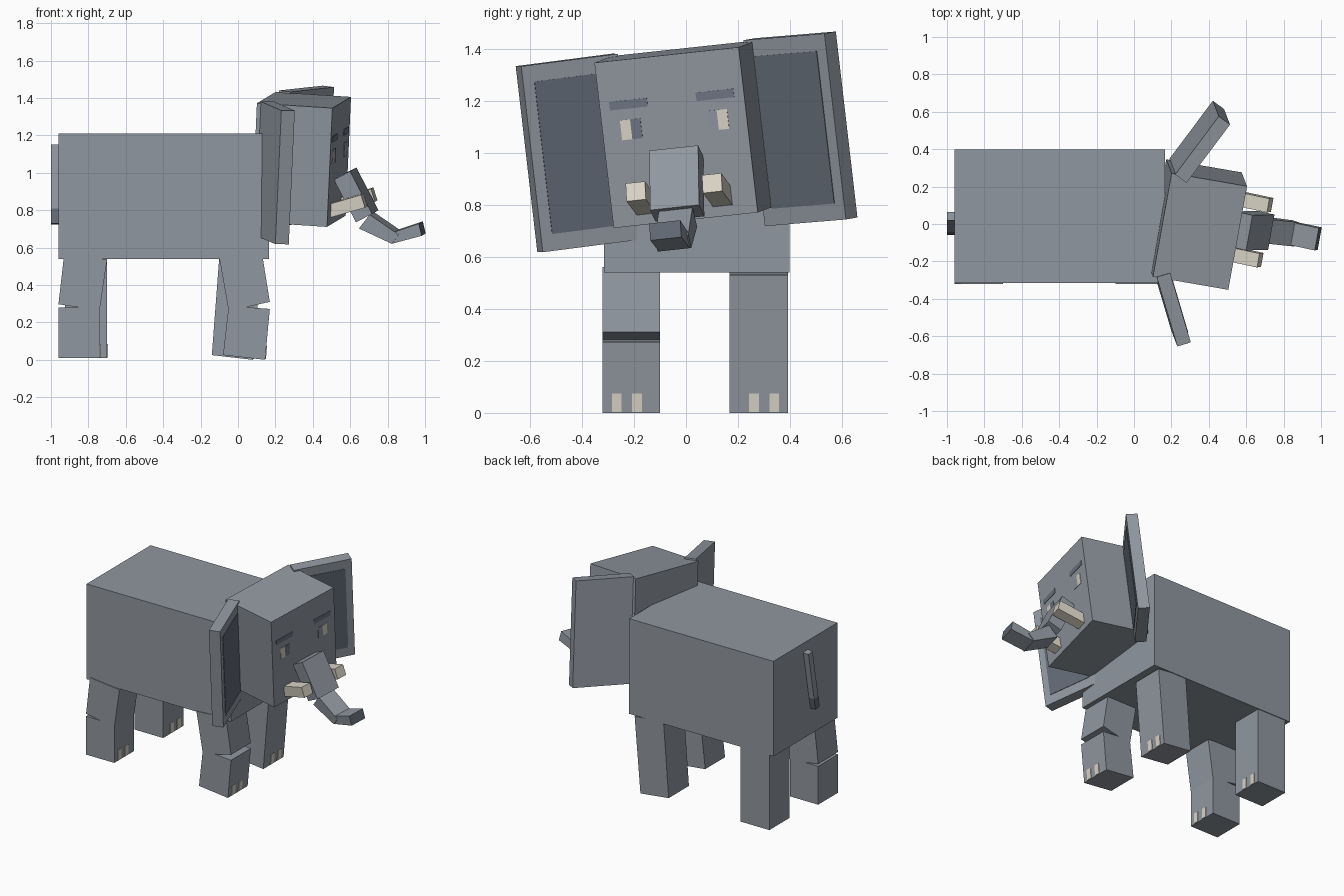
import bpy, bmesh
from mathutils import Matrix, Vector

if "Cube" in bpy.data.objects:
    bpy.data.objects.remove(bpy.data.objects["Cube"])


def material(name, r, g, b):
    m = bpy.data.materials.new(name)
    m.use_nodes = True
    m.diffuse_color = (r, g, b, 1)
    bsdf = next(n for n in m.node_tree.nodes if n.type == 'BSDF_PRINCIPLED')
    bsdf.inputs["Base Color"].default_value = (r, g, b, 1)
    return m


HIDE = material("grey_hide", 0.28, 0.31, 0.35)
DARK = material("dark_slate", 0.12, 0.142, 0.178)
BROW = material("brow_slate", 0.156, 0.184, 0.235)
IRIS = material("pale_iris", 0.27, 0.30, 0.36)
IVORY = material("ivory", 0.70, 0.66, 0.565)


def prism(name, poly, lo, hi, mat=HIDE, frame=Matrix()):
    """Extrude an (a, b) outline along the frame's second axis from lo to hi."""
    bm = bmesh.new()
    ends = [[bm.verts.new(frame @ Vector((a, w, b))) for a, b in poly] for w in (lo, hi)]
    for end in ends:
        bm.faces.new(end)
    n = len(poly)
    for i in range(n):
        j = (i + 1) % n
        bm.faces.new((ends[0][i], ends[0][j], ends[1][j], ends[1][i]))
    bmesh.ops.recalc_face_normals(bm, faces=bm.faces)
    mesh = bpy.data.meshes.new(name)
    bm.to_mesh(mesh)
    bm.free()
    mesh.materials.append(mat)
    obj = bpy.data.objects.new(name, mesh)
    bpy.context.collection.objects.link(obj)
    return obj


def rect(a0, a1, b0, b1):
    return [(a0, b0), (a1, b0), (a1, b1), (a0, b1)]


def axes(x, y, z, origin):
    return Matrix.Translation(origin) @ Matrix((x, y, z)).transposed().to_4x4()


# Body
prism("body", rect(-0.96, 0.165, 0.54, 1.21), -0.315, 0.398)

# Legs: lower outline first, starting at heel then toe
legs = {
    "front_right": [[(-0.08, 0.025), (0.145, 0), (0.17, 0.272), (-0.05, 0.288)],
                    [(-0.05, 0.26), (0.17, 0.31), (0.13, 0.56), (-0.1, 0.545)]],
    "rear_right": [[(-0.96, 0.01), (-0.74, 0.01), (-0.74, 0.28), (-0.96, 0.28)],
                   [(-0.96, 0.297), (-0.74, 0.263), (-0.7, 0.535), (-0.93, 0.56)]],
    "front_left": [[(-0.14, 0.025), (0.08, 0), (0.125, 0.53), (-0.1, 0.55)]],
    "rear_left": [[(-0.925, 0.01), (-0.7, 0.01), (-0.7, 0.55), (-0.925, 0.55)]],
}
for name, outlines in legs.items():
    right = name.endswith("right")
    y0, y1 = (-0.32, -0.1) if right else (0.167, 0.393)
    for part, outline in zip(("lower", "upper"), outlines):
        prism(f"{name}_leg_{part}", outline, y0, y1)
    # Toenails lie on the leading face
    toe, shin = Vector(outlines[0][1]), Vector(outlines[0][2])
    up = (shin - toe).normalized()
    out = Vector((0.004, 0))
    low, high = toe + up * 0.003, toe + up * 0.075
    for i, offset in enumerate((0.035, 0.113)):
        a, b = (y0 + offset, y0 + offset + 0.038) if right else (y1 - offset - 0.038, y1 - offset)
        prism(f"{name}_toenail_{i + 1}", [low - out, low + out, high + out, high - out], a, b, IVORY)

# Tail, leaning to one side, with a dark tip
tail = axes((0, 1, 0), (1, 0, 0), (0, 0, 1), (0, 0, 0))
prism("tail", [(-0.043, 0.81), (0.002, 0.802), (0.065, 1.142), (0.02, 1.15)], -1, -0.955, HIDE, tail)
prism("tail_tip", [(-0.06, 0.73), (-0.015, 0.722), (0.002, 0.802), (-0.043, 0.81)], -1, -0.955, DARK, tail)

# Turned and tilted head: axes are forward, sideways and up from the face centre
side = Vector((0.1, 0.555, 0.06)).normalized()
fwd = side.cross(Vector((0.03, -0.065, 0.635))).normalized()
head = axes(fwd, side, fwd.cross(side), (0.54, -0.038, 1.058))
prism("head", rect(-0.41, 0, -0.32, 0.32), -0.283, 0.283, HIDE, head)

# Trunk of three bent pieces, the end face dark
prism("trunk_upper", [(0.079, -0.035), (0.209, -0.257), (0.123, -0.307), (-0.007, -0.086)],
      -0.096, 0.096, HIDE, head)
prism("trunk_middle", [(0.136, -0.343), (0.318, -0.414), (0.352, -0.362), (0.19, -0.265)],
      -0.066, 0.066, HIDE, head)
tip = prism("trunk_tip", [(0.318, -0.414), (0.477, -0.361), (0.458, -0.297), (0.315, -0.355)],
            -0.061, 0.061, HIDE, head)
tip.data.materials.append(DARK)
for face in tip.data.polygons:
    if face.normal.dot(fwd) > 0.8:
        face.material_index = 1

# Paired features of the head
for label, s in (("right", -1), ("left", 1)):
    def pair(name, outline, near, far, mat):
        prism(f"{label}_{name}", outline, s * near, s * far, mat, head)

    pair("tusk", [(-0.02, -0.212), (0, -0.28), (0.185, -0.215), (0.16, -0.147)], 0.112, 0.188, IVORY)
    pair("eye_white", rect(-0.002, 0.003, 0.012, 0.089), 0.17, 0.21, IVORY)
    pair("iris", rect(-0.002, 0.003, 0.012, 0.089), 0.13, 0.17, IRIS if s > 0 else BROW)
    pair("brow", rect(-0.002, 0.003, 0.131, 0.164), 0.096, 0.244, BROW)

    # Ear slab swung forward, with a dark inner plate
    outward, facing = Vector((0.447, s * 0.894, 0)), Vector((0.894, -s * 0.447, 0))
    ear = head @ axes(outward, facing, (0, 0, 1), (-0.39, s * 0.28, 0))
    prism(f"{label}_ear", rect(0, 0.39, -0.39, 0.33), 0, 0.075, HIDE, ear)
    prism(f"{label}_ear_inner", rect(0.045, 0.345, -0.325, 0.265), 0.071, 0.078, DARK, ear)
